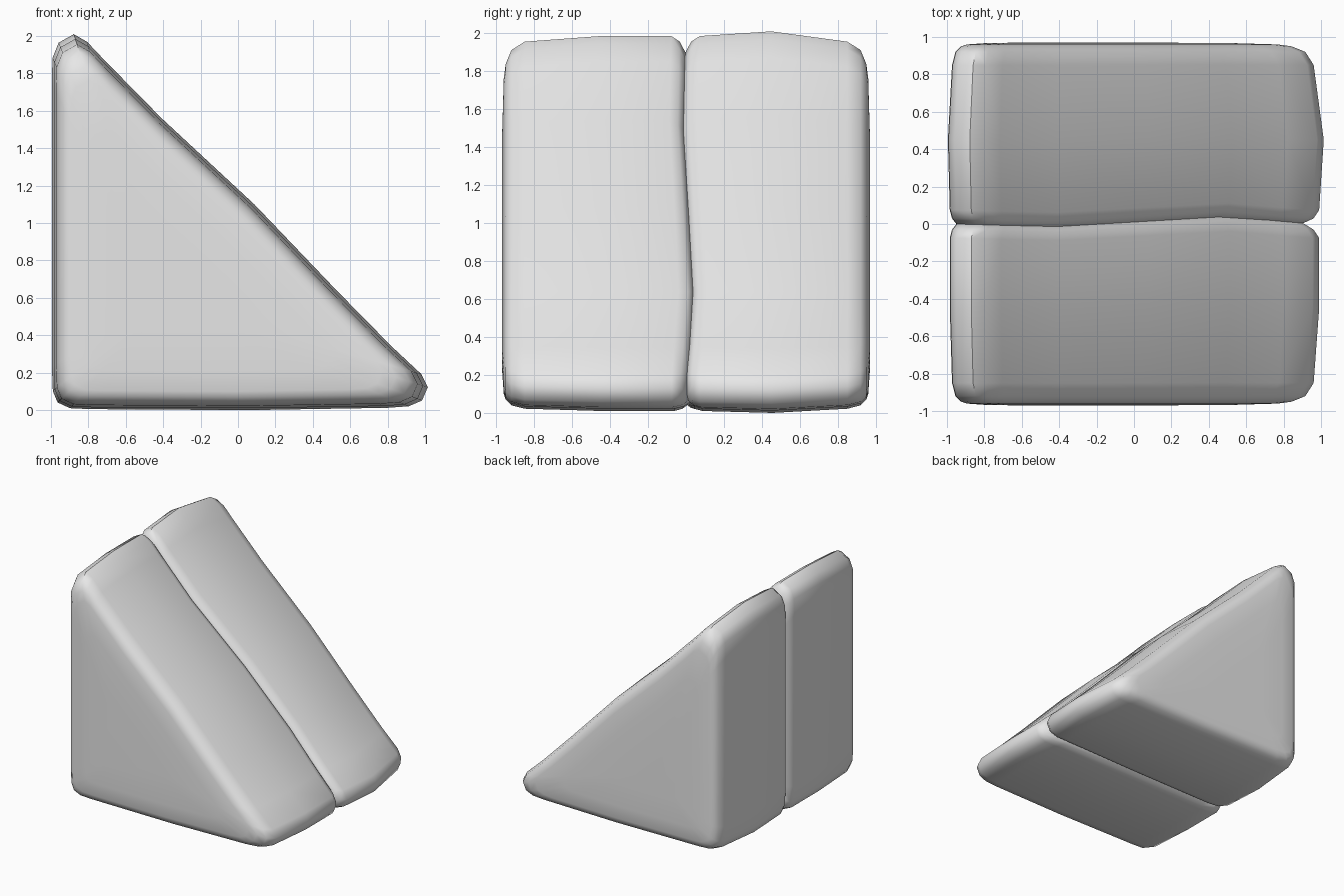
import bpy
import bmesh
import math

cube = bpy.data.objects.get("Cube")
if cube:
    bpy.data.objects.remove(cube, do_unlink=True)

stone = bpy.data.materials.new("light_grey_stone")
stone.use_nodes = True
grey = (0.8, 0.8, 0.8, 1)
stone.diffuse_color = grey
stone.node_tree.nodes["Principled BSDF"].inputs["Base Color"].default_value = grey

# Worn triangular outline (x, z) with softened corners
OUTLINE = [
    (-0.89, 0.02), (-0.78, 0.015), (0.05, 0.01), (0.78, 0.022), (0.89, 0.03),
    (0.96, 0.06), (0.99, 0.13), (0.955, 0.20),
    (0.80, 0.345), (0.51, 0.64), (0.08, 1.09), (-0.41, 1.545), (-0.71, 1.85),
    (-0.80, 1.945), (-0.87, 1.985), (-0.95, 1.94),
    (-0.982, 1.86), (-0.985, 1.72), (-0.985, 0.95), (-0.985, 0.24), (-0.98, 0.11),
    (-0.955, 0.05),
]
CENTRE = (-0.41, 0.58)
INRADIUS = 0.57

# Meandering joint between the slabs (x, y)
JOINT = [(-1.1, 0), (-0.95, 0), (-0.43, -0.015), (0.5, 0.04), (0.95, 0), (1.1, 0)]


def joint_y(x):
    for (x0, y0), (x1, y1) in zip(JOINT, JOINT[1:]):
        if x <= x1:
            return y0 + (y1 - y0) * (x - x0) / (x1 - x0)
    return 0


def slab(name, side, bulge):
    # Cross-sections: distance from the joint, inset of the outline
    sections = [(0, 0.2), (0, 0.035), (0.03, 0.012), (0.075, 0), (0.45, -bulge),
                (0.85, 0.012), (0.92, 0.03), (0.95, 0.06), (0.96, 0.09),
                (0.968, 0.2), (0.97, 0.4)]
    bm = bmesh.new()
    rings = []
    for depth, inset in sections:
        s = 1 - inset / INRADIUS
        blend = max(0, 1 - depth / 0.9)
        ring = []
        for px, pz in OUTLINE:
            x = CENTRE[0] + (px - CENTRE[0]) * s
            z = CENTRE[1] + (pz - CENTRE[1]) * s
            ring.append(bm.verts.new((x, side * depth + joint_y(x) * blend, z)))
        rings.append(ring)
    n = len(OUTLINE)
    for a, b in zip(rings, rings[1:]):
        for i in range(n):
            j = (i + 1) % n
            bm.faces.new((a[i], a[j], b[j], b[i]))
    bm.faces.new(rings[0])
    bm.faces.new(rings[-1])
    bmesh.ops.recalc_face_normals(bm, faces=bm.faces)

    mesh = bpy.data.meshes.new(name)
    bm.to_mesh(mesh)
    bm.free()
    mesh.materials.append(stone)
    obj = bpy.data.objects.new(name, mesh)
    bpy.context.collection.objects.link(obj)
    bpy.ops.object.select_all(action='DESELECT')
    obj.select_set(True)
    bpy.context.view_layer.objects.active = obj
    bpy.ops.object.shade_smooth_by_angle(angle=math.radians(50))


# Two wedge slabs side by side
slab("front_wedge_slab", -1, 0.0)
slab("back_wedge_slab", 1, 0.01)
